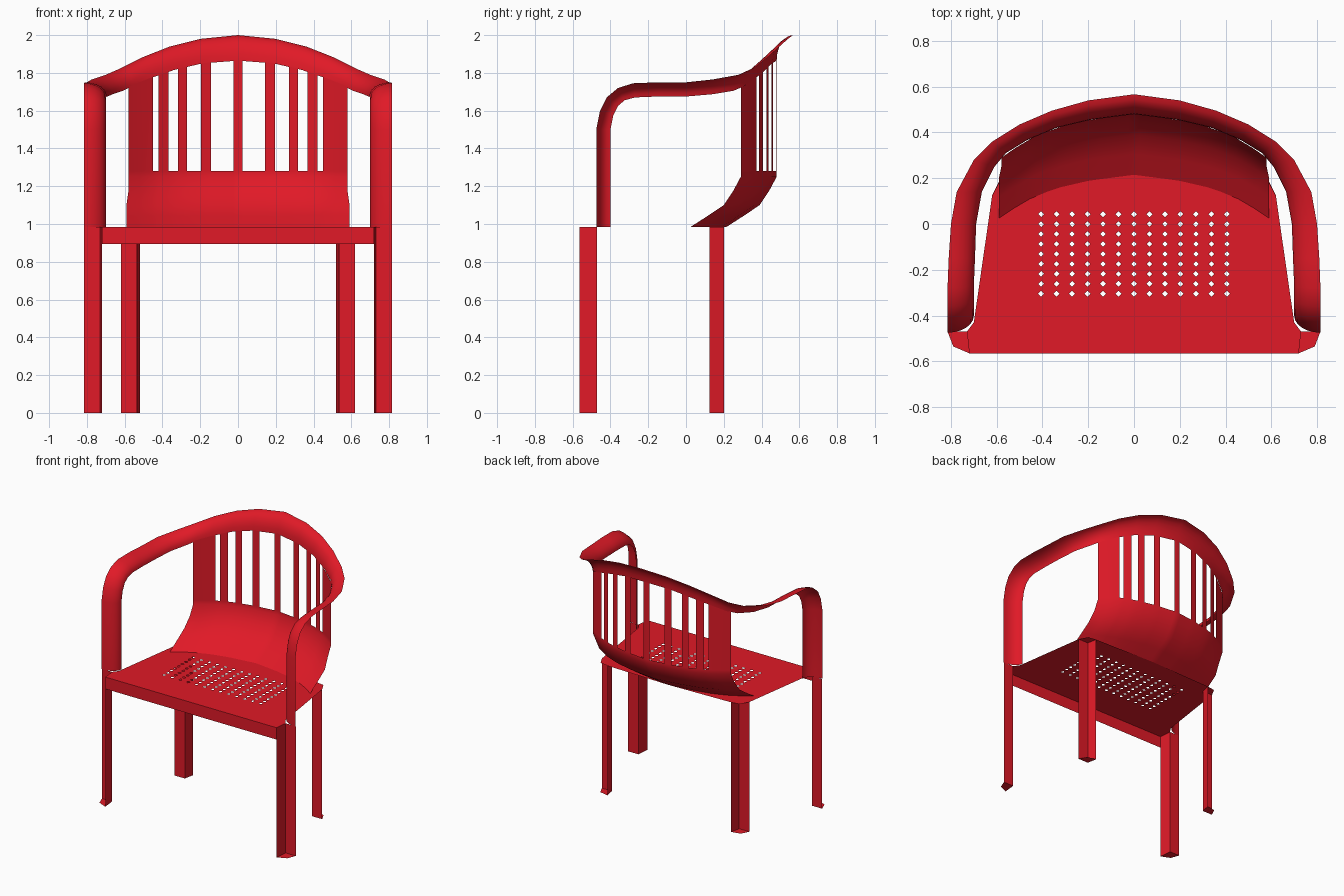
import bpy, bmesh, math
from mathutils import Vector

if "Cube" in bpy.data.objects:
    bpy.data.objects.remove(bpy.data.objects["Cube"])

red = bpy.data.materials.new("red_plastic")
red.diffuse_color = (0.75, 0.01, 0.02, 1)
red.use_nodes = True
red.node_tree.nodes["Principled BSDF"].inputs["Base Color"].default_value = red.diffuse_color
SEAT_Z = 0.985


def make(name, verts, faces, angle=None):
    """Mesh object from vertices and faces, with doubles merged."""
    me = bpy.data.meshes.new(name)
    me.from_pydata([tuple(v) for v in verts], [], faces)
    bm = bmesh.new()
    bm.from_mesh(me)
    bmesh.ops.remove_doubles(bm, verts=bm.verts, dist=0.0005)
    bmesh.ops.recalc_face_normals(bm, faces=bm.faces)
    bm.to_mesh(me)
    bm.free()
    me.materials.append(red)
    ob = bpy.data.objects.new(name, me)
    bpy.context.collection.objects.link(ob)
    if angle:
        bpy.ops.object.select_all(action='DESELECT')
        ob.select_set(True)
        bpy.context.view_layer.objects.active = ob
        bpy.ops.object.shade_smooth_by_angle(angle=math.radians(angle))
    return ob


def interp(table, x):
    """Piecewise linear lookup of (x, value) pairs."""
    for (x0, v0), (x1, v1) in zip(table, table[1:]):
        if x <= x1:
            return v0 + (v1 - v0) * (x - x0) / (x1 - x0)
    return table[-1][1]


# Arm and top rail: quarter-round sheet swept from the post to the crown
# outer edge x, y, z | inner corner x, y | drop y, z
stations = [
    (.815, -.475, .985, .70, -.475, .075, 0),
    (.815, -.475, 1.50, .70, -.475, .075, 0),
    (.815, -.455, 1.60, .70, -.455, .07, -.025),
    (.815, -.42, 1.67, .70, -.42, .06, -.045),
    (.815, -.36, 1.72, .70, -.36, .035, -.065),
    (.815, -.28, 1.745, .70, -.28, .01, -.075),
    (.81, -.15, 1.75, .695, -.15, 0, -.075),
    (.80, 0, 1.75, .69, 0, 0, -.075),
    (.775, .14, 1.765, .665, .14, 0, -.078),
    (.70, .28, 1.79, .61, .25, 0, -.085),
    (.62, .36, 1.825, .56, .31, 0, -.095),
    (.50, .435, 1.885, .47, .365, 0, -.115),
    (.36, .495, 1.94, .34, .42, 0, -.125),
    (.20, .54, 1.98, .19, .455, 0, -.13),
    (0, .567, 2.0, 0, .48, 0, -.135),
]
SEG = 6
rows = []
for ox, oy, oz, kx, ky, dy, dz in stations:
    out, corner, drop = Vector((ox, oy, oz)), Vector((kx, ky, oz)), Vector((0, dy, dz))
    row = []
    for i in range(SEG + 1):
        t = math.pi / 2 * i / SEG
        row.append(corner + (out - corner) * (1 - math.sin(t)) + drop * (1 - math.cos(t)))
    rows.append(row)
rows += [[Vector((-p.x, p.y, p.z)) for p in r] for r in reversed(rows[:-1])]
n = SEG + 1
make("arm_rail", [p for r in rows for p in r],
     [(i * n + j, i * n + j + 1, (i + 1) * n + j + 1, (i + 1) * n + j)
      for i in range(len(rows) - 1) for j in range(SEG)], 45)

# Backrest: curved panel with eight slots
curve = [(0, 0), (.19, -.025), (.34, -.06), (.47, -.115), (.58, -.19)]
top = [(0, 1.867), (.19, 1.852), (.34, 1.817), (.47, 1.772), (.58, 1.727)]
half = [.025, .143, .195, .27, .318, .368, .42, .449, .515, .58]
cols = [-x for x in reversed(half)] + [0] + half
slots = [(.025, .143), (.195, .27), (.318, .368), (.42, .449)]
profile = [(.215, SEAT_Z), (.305, 1.043), (.39, 1.10), (.44, 1.175), (.48, 1.25), (.48, 1.28), (.48, None)]
verts, faces = [], []
for y, z in profile:
    for x in cols:
        ax = abs(x)
        wide = 1.018 if z and z < 1.15 else 1.0
        verts.append((x * wide, y + interp(curve, ax), z or interp(top, ax)))
m = len(cols)
for r in range(len(profile) - 1):
    for c in range(m - 1):
        mid = abs(cols[c] + cols[c + 1]) / 2
        if r == len(profile) - 2 and any(a < mid < b for a, b in slots):
            continue
        faces.append((r * m + c, r * m + c + 1, (r + 1) * m + c + 1, (r + 1) * m + c))
make("backrest", verts, faces, 40)

# Seat: flat sheet with a grid of diamond holes
verts, faces = [], []


def poly(pts):
    faces.append(tuple(range(len(verts), len(verts) + len(pts))))
    verts.extend((x, y, SEAT_Z) for x, y in pts)


NX, NY, SX, SY, R = 13, 9, .0677, .0435, .0125
X1, YC = NX * SX / 2, -.131
Y0, Y1 = YC - NY * SY / 2, YC + NY * SY / 2
for i in range(NX):
    for j in range(NY):
        cx, cy = (i - (NX - 1) / 2) * SX, YC + (j - (NY - 1) / 2) * SY
        box = [(cx + a * SX / 2, cy + b * SY / 2) for a, b in ((-1, -1), (1, -1), (1, 1), (-1, 1))]
        dia = [(cx + a * R, cy + b * R) for a, b in ((0, -1), (1, 0), (0, 1), (-1, 0))]
        for k in range(4):
            poly([box[k], box[(k + 1) % 4], dia[k]])
            poly([box[(k + 1) % 4], dia[(k + 1) % 4], dia[k]])
front = [(.72, -.565), (.73, -.47), (.70, -.43), (X1, Y0)]
back = [(X1, Y1), (.62, .125), (.585, .19), (.52, .2), (0, .215)]
poly(front + [(-x, y) for x, y in reversed(front)])
poly(back + [(-x, y) for x, y in reversed(back[:-1])])
for s in (1, -1):
    poly([(s * X1, Y0), (s * .70, -.43), (s * .62, .125), (s * X1, Y1)])
make("seat", verts, faces)

# Front apron under the seat edge
make("front_apron", [(-.72, -.565, .895), (.72, -.565, .895), (.72, -.565, SEAT_Z), (-.72, -.565, SEAT_Z)],
     [(0, 1, 2, 3)])


# Legs: angle section with a small foot plate
def leg(name, a, b, c, foot, s):
    pts = [(s * x, y) for x, y in (a, b, c, foot)]
    v = [(x, y, 0) for x, y in pts] + [(x, y, SEAT_Z) for x, y in pts[:3]]
    make(name, v, [(0, 1, 5, 4), (1, 2, 6, 5), (0, 1, 2, 3)])


for side, s in (("right", 1), ("left", -1)):
    leg("front_leg_" + side, (.72, -.565), (.73, -.47), (.815, -.47), (.79, -.535), s)
    leg("rear_leg_" + side, (.52, .2), (.535, .125), (.62, .125), (.59, .185), s)
